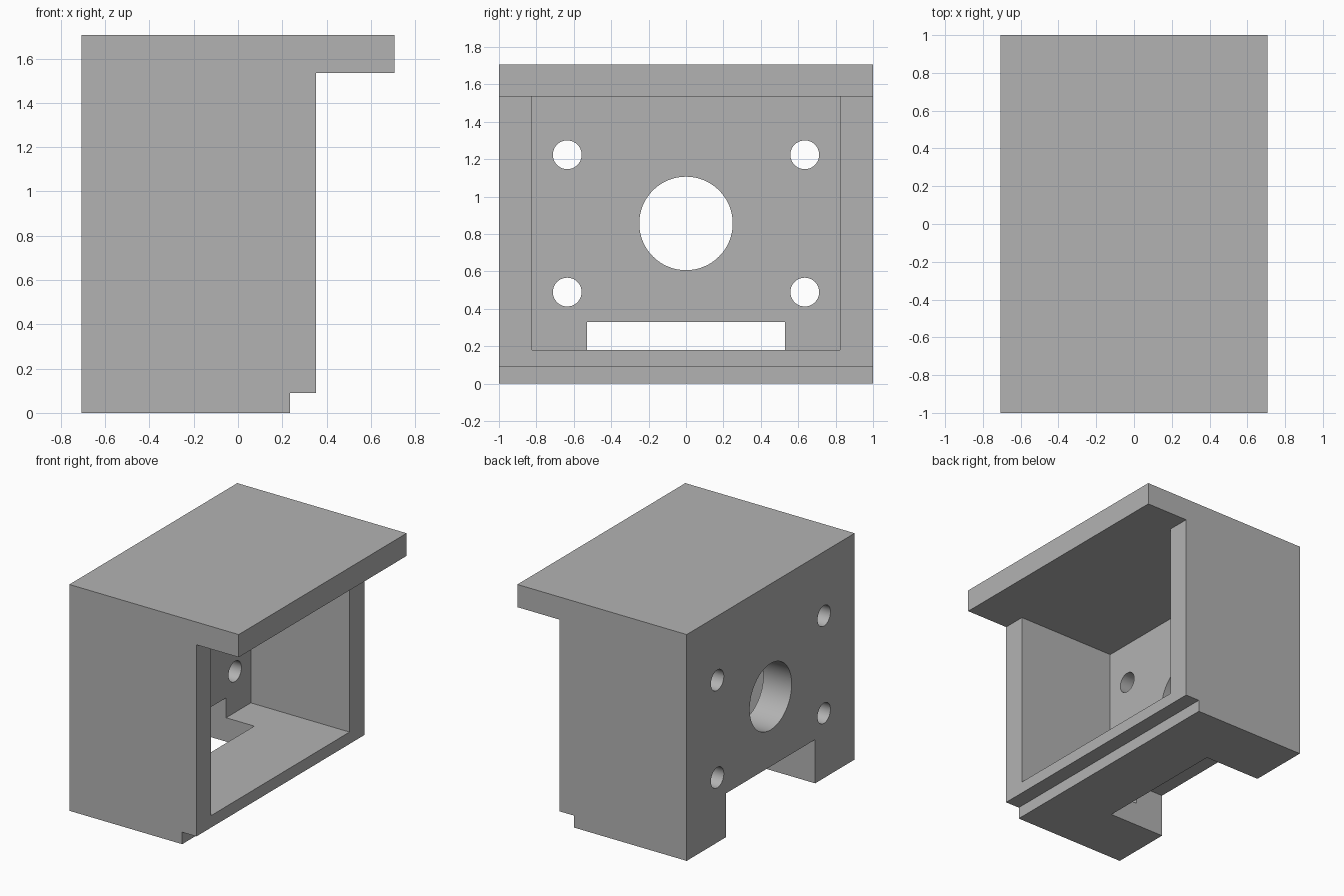
import bpy
import bmesh
import math
from mathutils import Matrix, Vector

cube = bpy.data.objects.get("Cube")
if cube:
    bpy.data.objects.remove(cube, do_unlink=True)

# Main sizes
BACK, LIP, FRONT, ROOF_END = -0.706, 0.235, 0.353, 0.706
ROOF_BOTTOM, TOP = 1.535, 1.706
PLATE_INNER, WALL_INNER, FLOOR_TOP = -0.47, 0.824, 0.18

grey = bpy.data.materials.new("plain grey")
grey.use_nodes = True
colour = (0.45, 0.45, 0.45, 1)
grey.diffuse_color = colour
grey.node_tree.nodes["Principled BSDF"].inputs["Base Color"].default_value = colour


def make_object(name, bm):
    bmesh.ops.recalc_face_normals(bm, faces=bm.faces)
    mesh = bpy.data.meshes.new(name)
    bm.to_mesh(mesh)
    bm.free()
    mesh.materials.append(grey)
    obj = bpy.data.objects.new(name, mesh)
    bpy.context.collection.objects.link(obj)
    return obj


def box(name, low, high):
    low, high = Vector(low), Vector(high)
    bm = bmesh.new()
    place = Matrix.Translation((low + high) / 2) @ Matrix.Diagonal((*(high - low), 1))
    bmesh.ops.create_cube(bm, size=1, matrix=place)
    return make_object(name, bm)


def bore(name, y, z, radius, sides):
    bm = bmesh.new()
    place = Matrix.Translation((BACK, y, z)) @ Matrix.Rotation(math.pi / 2, 4, "Y")
    bmesh.ops.create_cone(bm, cap_ends=True, segments=sides, radius1=radius,
                          radius2=radius, depth=0.8, matrix=place)
    return make_object(name, bm)


# Housing: side profile extruded across the width
profile = [(BACK, 0), (LIP, 0), (LIP, 0.09), (FRONT, 0.09), (FRONT, ROOF_BOTTOM),
           (ROOF_END, ROOF_BOTTOM), (ROOF_END, TOP), (BACK, TOP)]
bm = bmesh.new()
face = bm.faces.new([bm.verts.new((x, -1, z)) for x, z in profile])
side = bmesh.ops.extrude_face_region(bm, geom=[face])
verts = [v for v in side["geom"] if isinstance(v, bmesh.types.BMVert)]
bmesh.ops.translate(bm, verts=verts, vec=(0, 2, 0))
housing = make_object("motor_housing", bm)

# Cutters: open cavity, bottom notch, shaft hole and four screw holes
cutters = [
    box("cavity_cutter", (PLATE_INNER, -WALL_INNER, FLOOR_TOP), (1, WALL_INNER, ROOF_BOTTOM)),
    box("notch_cutter", (-1, -0.53, -0.2), (-0.235, 0.53, 0.33)),
    bore("shaft_hole_cutter", 0, 0.856, 0.25, 64),
]
for y in (-0.635, 0.635):
    for z in (0.489, 1.223):
        cutters.append(bore("screw_hole_cutter", y, z, 0.077, 40))

bpy.context.view_layer.objects.active = housing
housing.select_set(True)
for cutter in cutters:
    cutter.hide_render = True
    mod = housing.modifiers.new(cutter.name, "BOOLEAN")
    mod.operation = "DIFFERENCE"
    mod.solver = "EXACT"
    mod.object = cutter
    bpy.ops.object.modifier_apply(modifier=mod.name)
    bpy.data.objects.remove(cutter, do_unlink=True)

# Smooth bores, crisp edges
bpy.ops.object.shade_smooth_by_angle(angle=math.radians(30))
